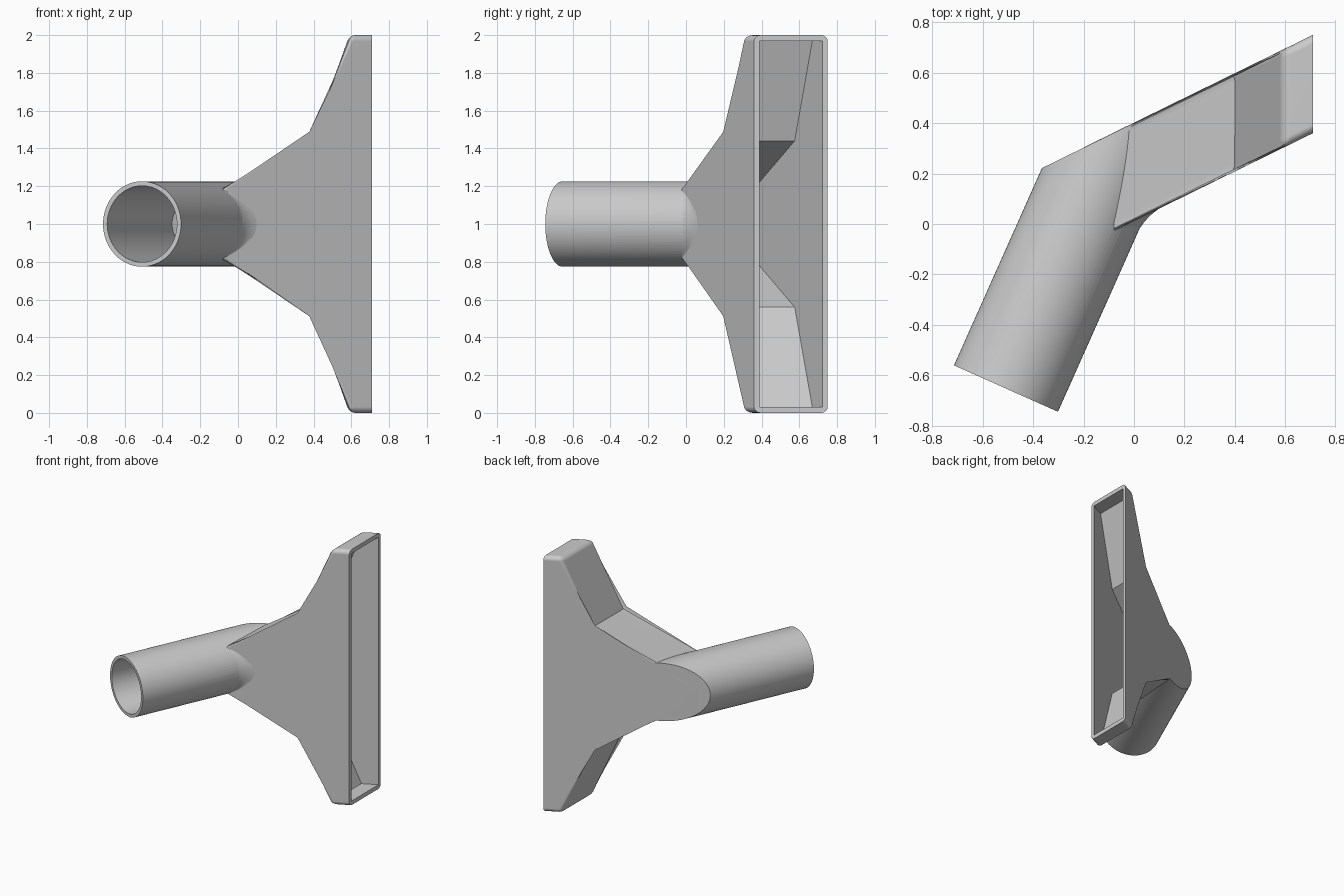
import bpy, bmesh, math
from mathutils import Vector

if "Cube" in bpy.data.objects:
    bpy.data.objects.remove(bpy.data.objects["Cube"])

SLOPE = 0.4906                      # slant of the flat head, dy/dx
BACK, FRONT = 0.402, 0.012          # y of head planes at x = 0
END = Vector((-0.508, -0.653, 1))   # centre of the open tube end
AXIS = Vector((0.407, 0.913, 0)).normalized()
SIDE = Vector((AXIS.y, -AXIS.x, 0))
UP = Vector((0, 0, 1))


def finish(bm, name):
    bmesh.ops.recalc_face_normals(bm, faces=bm.faces)
    me = bpy.data.meshes.new(name)
    bm.to_mesh(me)
    bm.free()
    ob = bpy.data.objects.new(name, me)
    bpy.context.collection.objects.link(ob)
    return ob


def radial(a):
    return SIDE * math.cos(a) + UP * math.sin(a)


def to_plane(p, c):
    """Slide p along the tube axis to the slanted plane y = c + SLOPE x."""
    return p + AXIS * ((c + SLOPE * p.x - p.y) / (AXIS.y - SLOPE * AXIS.x))


def tube(name, r, c, start=0, round_edge=0, n=72):
    bm = bmesh.new()
    pts = [END + radial(2 * math.pi * i / n) * r for i in range(n)]
    lo = [bm.verts.new(p + AXIS * start) for p in pts]
    hi = [bm.verts.new(to_plane(p, c)) for p in pts]
    for i in range(n):
        j = (i + 1) % n
        bm.faces.new((lo[i], lo[j], hi[j], hi[i]))
    bm.faces.new(lo)
    cap = bm.faces.new(hi)
    if round_edge:
        bmesh.ops.bevel(bm, geom=list(cap.edges), offset=round_edge, offset_type='OFFSET',
                        segments=4, profile=0.5, affect='EDGES', clamp_overlap=False)
    return finish(bm, name)


def head(name, half, front, back, round_edge=0):
    """Mirror a half outline (x, z) and extrude it between the slanted planes."""
    bm = bmesh.new()
    outline = half + [(x, -z) for x, z in reversed(half)]
    n = len(outline)
    f, b = [[bm.verts.new((x, c + SLOPE * x, 1 + z)) for x, z in outline]
            for c in (front, back)]
    bm.faces.new(f)
    bm.faces.new(b)
    for i in range(n):
        j = (i + 1) % n
        bm.faces.new((f[i], f[j], b[j], b[i]))
    if round_edge:
        x0, x1, xc = half[0][0], half[-1][0], half[2][0]
        edges = []
        for e in bm.edges:
            xs = [v.co.x for v in e.verts]
            if abs(xs[0] - xs[1]) > 1e-4 or abs(xs[0] - xc) < 1e-4:
                edges.append(e)
            elif abs(xs[0] - x0) > 1e-4 and abs(xs[0] - x1) > 1e-4 and xs[0] > xc:
                edges.append(e)
        bmesh.ops.bevel(bm, geom=edges, offset=round_edge, offset_type='OFFSET',
                        segments=4, profile=0.5, affect='EDGES', clamp_overlap=True)
    return finish(bm, name)


def fillet(name, r, n=28, k=6):
    """Soft blend in the inner corner between tube and head."""
    bm = bmesh.new()
    along = Vector((1, SLOPE, 0)).normalized()
    limit, rows = math.radians(52), []
    for i in range(n + 1):
        s = -1 + 2 * i / n
        out = radial(s * limit)
        p = to_plane(END + out * r, FRONT)
        d = 0.01 + 0.075 * math.cos(s * math.pi / 2)
        a = p - AXIS * d - out * 0.002
        b = p + along * d + Vector((0, 0.002, 0))
        row = [a * (1 - t) ** 2 + p * 2 * t * (1 - t) + b * t * t
               for t in [q / k for q in range(k + 1)]]
        row.append(p + AXIS * 0.04 - out * 0.03)
        rows.append([bm.verts.new(v) for v in row])
    m = len(rows[0])
    for u, v in zip(rows, rows[1:]):
        for i in range(m):
            j = (i + 1) % m
            bm.faces.new((u[i], u[j], v[j], v[i]))
    bm.faces.new(rows[0])
    bm.faces.new(rows[-1])
    return finish(bm, name)


def combine(body, other, op):
    bpy.context.view_layer.objects.active = body
    mod = body.modifiers.new(op, 'BOOLEAN')
    mod.operation, mod.solver, mod.object = op, 'EXACT', other
    bpy.ops.object.modifier_apply(modifier=mod.name)
    bpy.data.objects.remove(other, do_unlink=True)


# Outer shell: flared head, round tube, blended corner
body = head("nozzle_body", [(-0.2, 0.12), (0.4, 0.465), (0.59, 1.0), (0.71, 1.0)],
            FRONT, BACK, 0.032)
combine(body, tube("tube_outer", 0.226, BACK - 0.001, 0, 0.02), 'UNION')
combine(body, fillet("corner_blend", 0.226), 'UNION')

# Hollow inside
combine(body, tube("tube_bore", 0.202, BACK - 0.031, -0.05), 'DIFFERENCE')
combine(body, head("head_cavity", [(-0.18, 0.1), (0.41, 0.44), (0.6, 0.968), (0.76, 0.968)],
                   FRONT + 0.028, BACK - 0.028), 'DIFFERENCE')

# Smooth shading with flat faces kept flat
bpy.ops.object.select_all(action='DESELECT')
body.select_set(True)
bpy.context.view_layer.objects.active = body
bpy.ops.object.shade_smooth_by_angle(angle=math.radians(30))
wn = body.modifiers.new("flat_normals", 'WEIGHTED_NORMAL')
wn.keep_sharp = True
